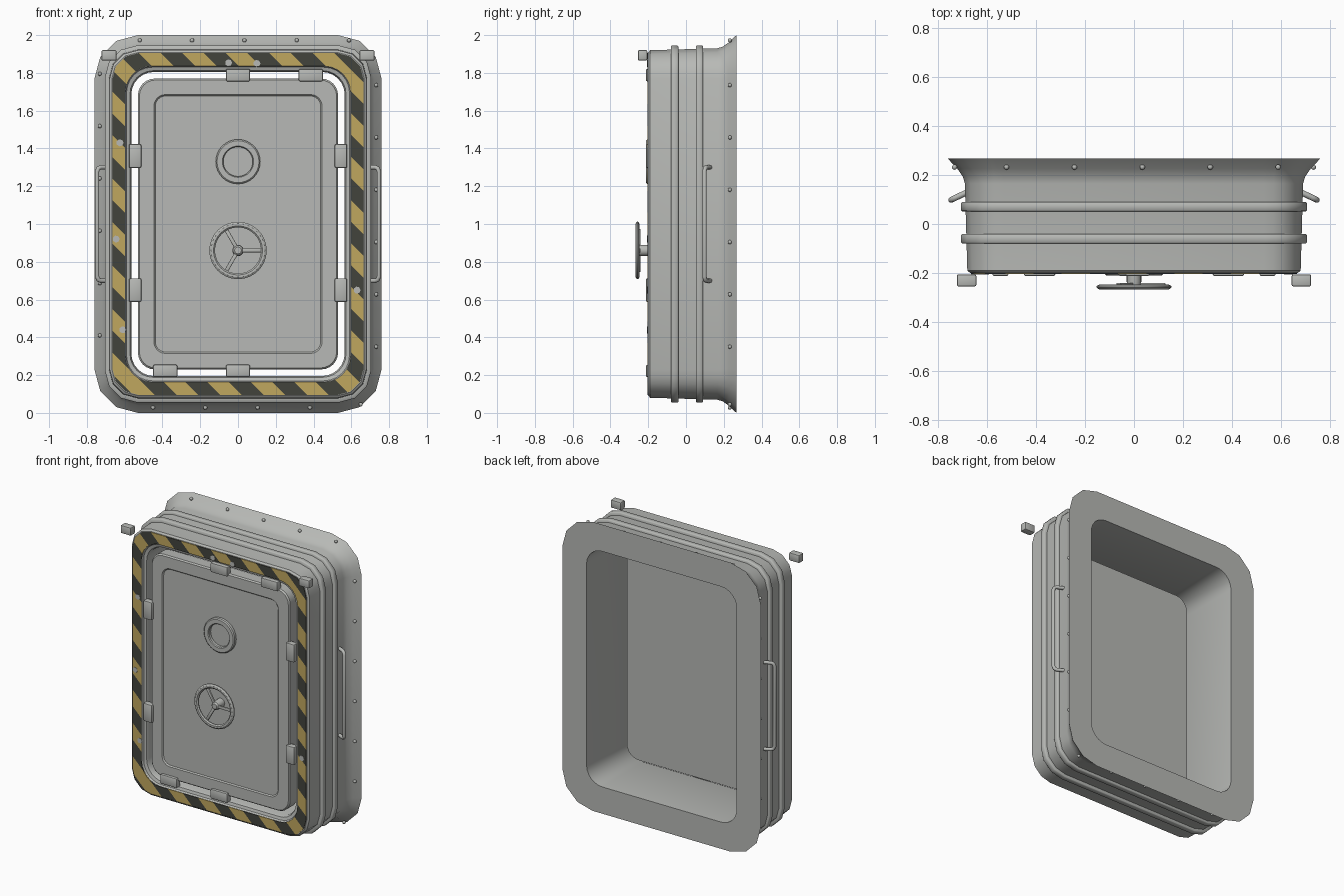
import bpy, bmesh, math
from mathutils import Vector, Matrix

if "Cube" in bpy.data.objects:
    bpy.data.objects.remove(bpy.data.objects["Cube"])


def material(name, rgb):
    m = bpy.data.materials.new(name)
    m.diffuse_color = (*rgb, 1)
    m.use_nodes = True
    m.node_tree.nodes["Principled BSDF"].inputs["Base Color"].default_value = m.diffuse_color
    return m


GREY = material("grey_steel", (0.475, 0.485, 0.465))
YELLOW = material("hazard_yellow", (0.53, 0.39, 0.112))
BLACK = material("hazard_black", (0.054, 0.056, 0.046))


def finish(name, bm, mats=(GREY,), angle=35):
    bmesh.ops.recalc_face_normals(bm, faces=bm.faces)
    me = bpy.data.meshes.new(name)
    bm.to_mesh(me)
    bm.free()
    ob = bpy.data.objects.new(name, me)
    bpy.context.collection.objects.link(ob)
    for m in mats:
        me.materials.append(m)
    bpy.ops.object.select_all(action='DESELECT')
    ob.select_set(True)
    bpy.context.view_layer.objects.active = ob
    bpy.ops.object.shade_smooth_by_angle(angle=math.radians(angle))
    return ob


def rect_ring(half, rad, y, chunky=False):
    """Rounded upright rectangle, 0.24 taller than wide per half; chunky = three-sided corners."""
    n, pts = 6, []
    hz = half + 0.24
    for q, (sx, sz) in enumerate([(1, 1), (-1, 1), (-1, -1), (1, -1)]):
        c = Vector((sx * (half - rad), y, 1 + sz * (hz - rad)))
        arc = []
        for i in range(n + 1):
            a = math.pi / 2 * (q + i / n)
            arc.append(c + rad * Vector((math.cos(a), 0, math.sin(a))))
        if chunky:
            for i in range(1, n, 2):
                arc[i] = (arc[i - 1] + arc[i + 1]) / 2
        pts += arc
    return pts


def circle_ring(r, y, z, n=32):
    return [Vector((r * math.cos(2 * math.pi * i / n), y, z + r * math.sin(2 * math.pi * i / n)))
            for i in range(n)]


def skin(rings, closed=False):
    """Faces between successive rings; closed joins last to first, otherwise ends are capped."""
    bm = bmesh.new()
    loops = [[bm.verts.new(p) for p in r] for r in rings]
    n = len(loops[0])
    pairs = list(zip(loops, loops[1:])) + ([(loops[-1], loops[0])] if closed else [])
    for a, b in pairs:
        for i in range(n):
            j = (i + 1) % n
            bm.faces.new((a[i], a[j], b[j], b[i]))
    if not closed:
        bm.faces.new(loops[0])
        bm.faces.new(loops[-1])
    return bm


def box(name, center, size, bevel=0.008, rot=None):
    bm = bmesh.new()
    bmesh.ops.create_cube(bm, size=1)
    bmesh.ops.scale(bm, vec=size, verts=bm.verts)
    bmesh.ops.bevel(bm, geom=bm.edges[:], offset=bevel, segments=2, affect='EDGES', profile=0.5)
    if rot:
        bmesh.ops.transform(bm, matrix=rot, verts=bm.verts)
    bmesh.ops.translate(bm, vec=center, verts=bm.verts)
    return finish(name, bm)


# Frame: tunnel, front lip, outer shell and flared rear flange in one closed section
finish("door_frame", skin([
    rect_ring(0.575, 0.12, 0.267), rect_ring(0.565, 0.12, -0.165),
    rect_ring(0.572, 0.125, -0.182), rect_ring(0.590, 0.135, -0.188),
    rect_ring(0.596, 0.14, -0.200),
    rect_ring(0.668, 0.14, -0.200, True), rect_ring(0.680, 0.15, -0.190, True),
    rect_ring(0.690, 0.16, 0.165, True), rect_ring(0.698, 0.17, 0.193, True),
    rect_ring(0.721, 0.195, 0.226, True), rect_ring(0.760, 0.23, 0.267, True)], closed=True))

# Two ribs around the shell
for k, y in enumerate((-0.06, 0.071)):
    finish(f"shell_rib_{k + 1}", skin([
        rect_ring(0.680, 0.155, y - 0.019, True), rect_ring(0.701, 0.165, y - 0.019, True),
        rect_ring(0.705, 0.17, y - 0.015, True), rect_ring(0.705, 0.17, y + 0.015, True),
        rect_ring(0.701, 0.165, y + 0.019, True), rect_ring(0.680, 0.155, y + 0.019, True)],
        closed=True), angle=50)

# Hazard band: thin plate cut diagonally, faces coloured by stripe number
STEP = 0.115
bm = skin([rect_ring(0.597, 0.14, -0.199), rect_ring(0.597, 0.14, -0.204),
           rect_ring(0.665, 0.14, -0.204, True), rect_ring(0.665, 0.14, -0.199, True)], closed=True)
diag = Vector((1, 0, 1))
for k in range(-8, 26):
    bmesh.ops.bisect_plane(bm, geom=bm.verts[:] + bm.edges[:] + bm.faces[:],
                           plane_co=diag * (k * STEP / 2), plane_no=diag)
for f in bm.faces:
    f.material_index = math.floor(f.calc_center_median().dot(diag) / STEP) % 2
finish("hazard_band", bm, (YELLOW, BLACK))

# Worn paint patches on the band
for k, (x, z) in enumerate([(0.10, 1.85), (-0.05, 1.853), (-0.625, 1.43), (-0.645, 0.92),
                            (0.63, 0.65), (-0.61, 0.44)]):
    bm = skin([circle_ring(0.019, -0.203, 0, 7), circle_ring(0.019, -0.2055, 0, 7)])
    bmesh.ops.translate(bm, vec=(x, 0, z), verts=bm.verts)
    finish(f"worn_patch_{k + 1}", bm)

# Door leaf with a shallow recessed panel
finish("door_leaf", skin([
    rect_ring(0.530, 0.09, -0.11), rect_ring(0.530, 0.09, -0.186),
    rect_ring(0.522, 0.085, -0.195), rect_ring(0.445, 0.06, -0.195),
    rect_ring(0.438, 0.055, -0.187)]))

# Latches around the door
for k, (x, z) in enumerate([(-0.545, 1.36), (0.545, 1.36), (-0.545, 0.65), (0.545, 0.65)]):
    box(f"side_latch_{k + 1}", (x, -0.190, z), (0.066, 0.045, 0.125))
for k, (x, z) in enumerate([(0, 1.788), (0.385, 1.788), (0, 0.222), (-0.385, 0.222)]):
    box(f"end_latch_{k + 1}", (x, -0.190, z), (0.128, 0.045, 0.066))

# Corner blocks at the top
for s in (-1, 1):
    box("corner_block", (s * 0.683, -0.23, 1.893), (0.08, 0.05, 0.056))

# Porthole ring
PZ = 1.33
finish("porthole_ring", skin([circle_ring(r, y, PZ) for r, y in [
    (0.078, -0.180), (0.078, -0.205), (0.083, -0.211), (0.111, -0.211),
    (0.118, -0.205), (0.118, -0.180)]], closed=True))

# Hand wheel: rim, three spokes, hub and shaft
WZ = 0.86
finish("wheel_rim", skin([circle_ring(r, y, WZ) for r, y in [
    (0.122, -0.260), (0.122, -0.253), (0.130, -0.247), (0.142, -0.247), (0.152, -0.253),
    (0.152, -0.260), (0.142, -0.267), (0.130, -0.267)]], closed=True))
for k in range(3):
    a = 2 * math.pi * k / 3
    box(f"wheel_spoke_{k + 1}", (0.064 * math.cos(a), -0.246, WZ + 0.064 * math.sin(a)),
        (0.128, 0.012, 0.02), 0.003, Matrix.Rotation(-a, 4, 'Y'))
finish("wheel_hub", skin([circle_ring(r, y, WZ, 16) for r, y in [
    (0.030, -0.180), (0.030, -0.235), (0.027, -0.250), (0.018, -0.258)]]))

# Grab handles on both sides
for s in (-1, 1):
    cu = bpy.data.curves.new("grab_handle", 'CURVE')
    cu.dimensions = '3D'
    cu.bevel_depth = 0.012
    cu.bevel_resolution = 2
    cu.use_fill_caps = True
    half = [(0.68, 0.130, 0.300), (0.728, 0.107, 0.300), (0.740, 0.101, 0.294), (0.746, 0.098, 0.278)]
    path = half + [(x, y, -z) for x, y, z in reversed(half)]
    sp = cu.splines.new('POLY')
    sp.points.add(len(path) - 1)
    for p, (x, y, z) in zip(sp.points, path):
        p.co = (s * x, y, 1.0 + z, 1)
    cu.materials.append(GREY)
    ob = bpy.data.objects.new("grab_handle", cu)
    bpy.context.collection.objects.link(ob)
    bpy.ops.object.select_all(action='DESELECT')
    ob.select_set(True)
    bpy.context.view_layer.objects.active = ob
    bpy.ops.object.convert(target='MESH')
    bpy.ops.object.shade_smooth_by_angle(angle=math.radians(50))

# Rivets spaced evenly around the flared flange
D = 0.277
spots = [(-0.732, 0.41 + D * i) for i in range(6)] + [(0.732, 0.35 + D * i) for i in range(6)]
spots += [(-0.45 + D * i, 0.028) for i in range(4)] + [(-0.52 + D * i, 1.972) for i in range(5)]
spots += [(-0.685, 0.14), (0.65, 0.045)]
for k, (x, z) in enumerate(spots):
    bm = bmesh.new()
    bmesh.ops.create_icosphere(bm, subdivisions=2, radius=0.011,
                               matrix=Matrix.Translation((x, 0.232, z)))
    finish(f"flange_rivet_{k + 1}", bm)
